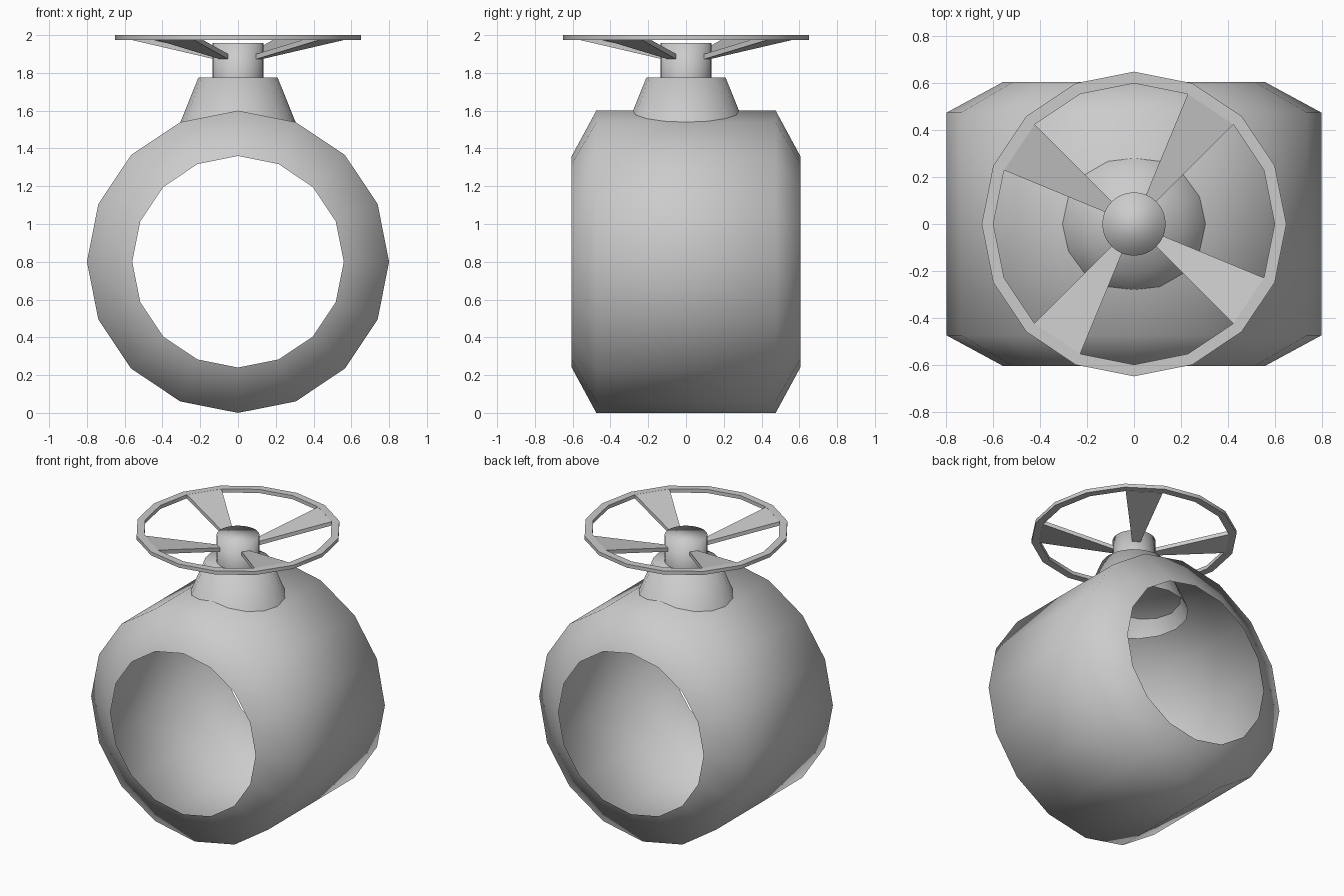
import bpy, bmesh, math
from mathutils import Matrix

if "Cube" in bpy.data.objects:
    bpy.data.objects.remove(bpy.data.objects["Cube"])


def finish(name, bm, matrix=Matrix(), angle=None):
    """Turn a bmesh into an object, smooth everywhere or only below an angle."""
    bmesh.ops.remove_doubles(bm, verts=bm.verts, dist=1e-5)
    bm.transform(matrix)
    me = bpy.data.meshes.new(name)
    bm.to_mesh(me)
    bm.free()
    ob = bpy.data.objects.new(name, me)
    bpy.context.collection.objects.link(ob)
    for p in me.polygons:
        p.use_smooth = True
    if angle is not None:
        bpy.ops.object.select_all(action='DESELECT')
        ob.select_set(True)
        bpy.context.view_layer.objects.active = ob
        bpy.ops.object.shade_smooth_by_angle(angle=math.radians(angle))
    return ob


def lathe(profile, sides, closed=False, cap=False):
    """Revolve (radius, z) points about z; cap fills the last ring."""
    bm = bmesh.new()
    rings = []
    for r, z in profile:
        rings.append([bm.verts.new((r * math.cos(2 * math.pi * i / sides),
                                    r * math.sin(2 * math.pi * i / sides), z))
                      for i in range(sides)])
    pairs = list(zip(rings, rings[1:]))
    if closed:
        pairs.append((rings[-1], rings[0]))
    for a, b in pairs:
        for i in range(sides):
            j = (i + 1) % sides
            bm.faces.new((a[i], a[j], b[j], b[i]))
    if cap:
        bm.faces.new(rings[-1])
    return bm


# Valve body: thin open barrel lying along y
barrel = lathe([(0.56, -0.605), (0.8, -0.475), (0.8, 0.475), (0.56, 0.605)], 16)
finish("valve_body", barrel,
       Matrix.Translation((0, 0, 0.8)) @ Matrix.Rotation(math.pi / 2, 4, 'X'))

# Conical neck, open underneath, poking into the barrel
finish("neck", lathe([(0.345, 1.44), (0.21, 1.775)], 16, cap=True))

# Stem carrying the wheel
finish("stem", lathe([(0.135, 1.77), (0.135, 1.957)], 32, cap=True))

# Hand wheel: flat rim plus four sloping wedge spokes, one rim segment wide
wheel = lathe([(0.65, 1.975), (0.65, 2.0), (0.6, 2.0), (0.6, 1.975)], 16, closed=True)
bmesh.ops.reverse_faces(wheel, faces=wheel.faces) if wheel.faces[:][0].normal.z > 2 else None
for k in range(4):
    a0 = math.radians(45 + 90 * k)
    a1 = a0 + math.radians(22.5)

    def ring_end(r, z):
        return [wheel.verts.new((r * math.cos(a), r * math.sin(a), h))
                for a, h in ((a0, z), (a1, z), (a1, z + 0.027), (a0, z + 0.027))]

    inner, outer = ring_end(0.1, 1.865), ring_end(0.603, 1.973)
    for i in range(4):
        j = (i + 1) % 4
        wheel.faces.new((inner[i], inner[j], outer[j], outer[i]))
    wheel.faces.new(inner[::-1])
    wheel.faces.new(outer)
bmesh.ops.recalc_face_normals(wheel, faces=wheel.faces)
finish("hand_wheel", wheel, angle=30)
